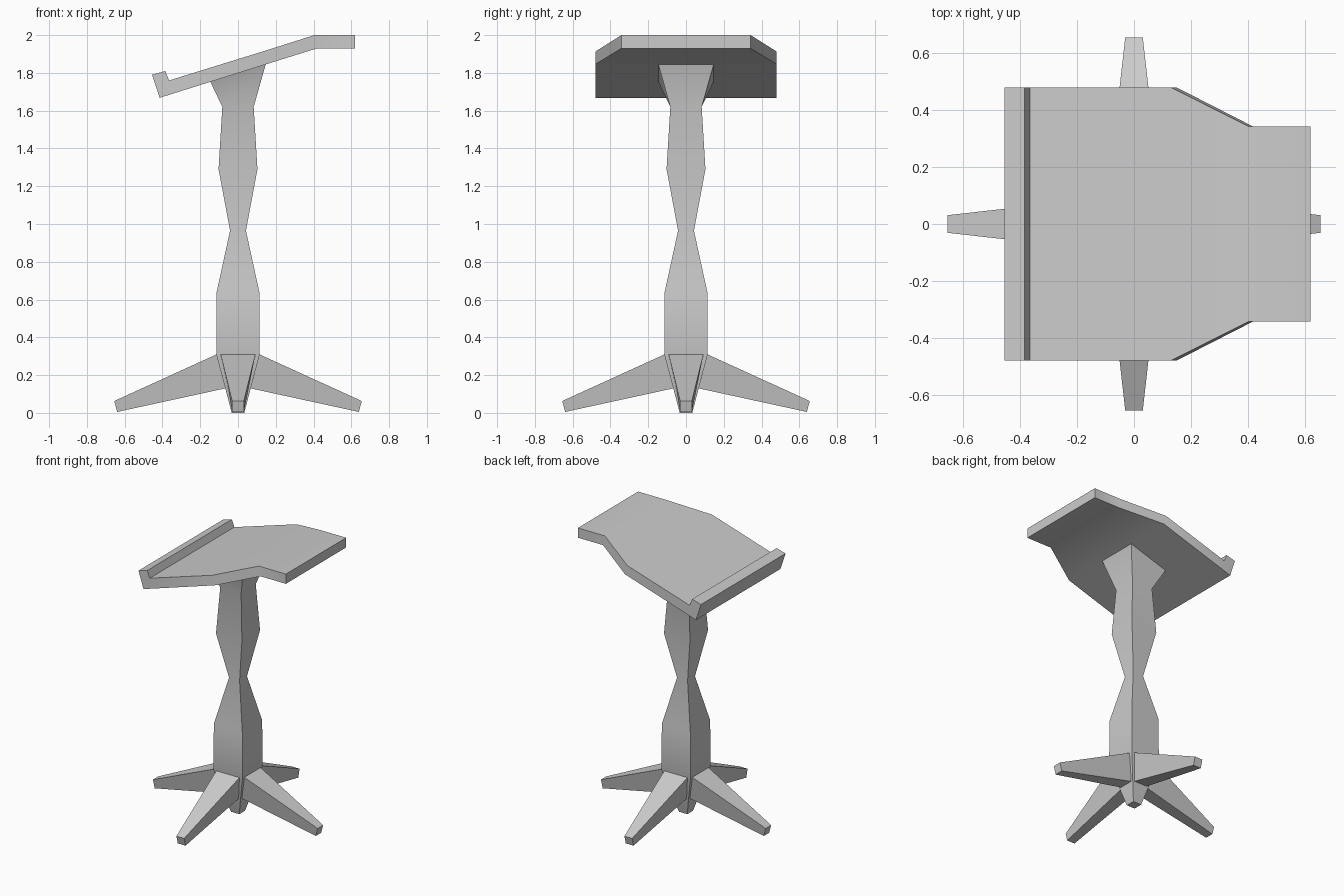
import bpy, bmesh, math
from mathutils import Matrix, Vector

cube = bpy.data.objects.get("Cube")
if cube:
    bpy.data.objects.remove(cube, do_unlink=True)

GREY = (0.6, 0.6, 0.6, 1.0)
mat = bpy.data.materials.new("plain grey")
mat.use_nodes = True
mat.diffuse_color = GREY
mat.node_tree.nodes["Principled BSDF"].inputs["Base Color"].default_value = GREY


def finish(name, bm):
    """Turn a bmesh into a shaded, coloured object."""
    bmesh.ops.recalc_face_normals(bm, faces=bm.faces)
    mesh = bpy.data.meshes.new(name)
    bm.to_mesh(mesh)
    bm.free()
    mesh.materials.append(mat)
    obj = bpy.data.objects.new(name, mesh)
    bpy.context.collection.objects.link(obj)
    bpy.ops.object.select_all(action="DESELECT")
    obj.select_set(True)
    bpy.context.view_layer.objects.active = obj
    bpy.ops.object.shade_smooth_by_angle(angle=math.radians(30))
    return obj


def loft(name, rings, matrix=Matrix()):
    """Skin a series of four-point rings and cap both ends."""
    bm = bmesh.new()
    loops = [[bm.verts.new(matrix @ Vector(p)) for p in ring] for ring in rings]
    for a, b in zip(loops, loops[1:]):
        for i in range(4):
            j = (i + 1) % 4
            bm.faces.new((a[i], a[j], b[j], b[i]))
    bm.faces.new(loops[0])
    bm.faces.new(loops[-1])
    return finish(name, bm)


# Square pillar with a waist; its flared head follows the board's tilt
def square(half, z, tilt=0.0):
    return [(sx * half, sy * half, z + sx * half * tilt)
            for sx, sy in ((-1, -1), (1, -1), (1, 1), (-1, 1))]


levels = [(0.033, 0), (0.115, 0.31), (0.113, 0.64), (0.042, 0.965),
          (0.103, 1.29), (0.083, 1.62)]
loft("pillar", [square(h, z) for h, z in levels] + [square(0.147, 1.8, 0.31)])

# Four tapered feet spread around the pillar
base = [(0.113, -0.092, 0.31), (0.113, 0.092, 0.31),
        (0.066, 0.052, 0.13), (0.066, -0.052, 0.13)]
tip = [(0.655, -0.031, 0.063), (0.655, 0.031, 0.063),
       (0.64, 0.031, 0.005), (0.64, -0.031, 0.005)]
for i, side in enumerate(("left", "back", "right", "front")):
    loft(side + "_foot", [base, tip], Matrix.Rotation(i * math.pi / 2, 4, "Z"))

# Tilted board with a raised lip and a narrowed flat end: x, z, half width
WIDE, NARROW = 0.48, 0.342
outline = [(-0.455, 1.79, WIDE), (-0.385, 1.81, WIDE), (-0.365, 1.76, WIDE),
           (0.13, 1.913, WIDE), (0.405, 2.0, NARROW), (0.62, 2.0, NARROW),
           (0.62, 1.93, NARROW), (0.42, 1.93, NARROW), (0.15, 1.846, WIDE),
           (-0.415, 1.668, WIDE)]
bm = bmesh.new()
sides = [[bm.verts.new((x, s * w, z)) for x, z, w in outline] for s in (-1, 1)]
for verts in sides:
    for face in ((0, 1, 2, 3, 8, 9), (3, 4, 7, 8), (4, 5, 6, 7)):
        bm.faces.new([verts[k] for k in face])
a, b = sides
for i in range(len(outline)):
    j = (i + 1) % len(outline)
    bm.faces.new((a[i], a[j], b[j], b[i]))
finish("tilted_board", bm)
